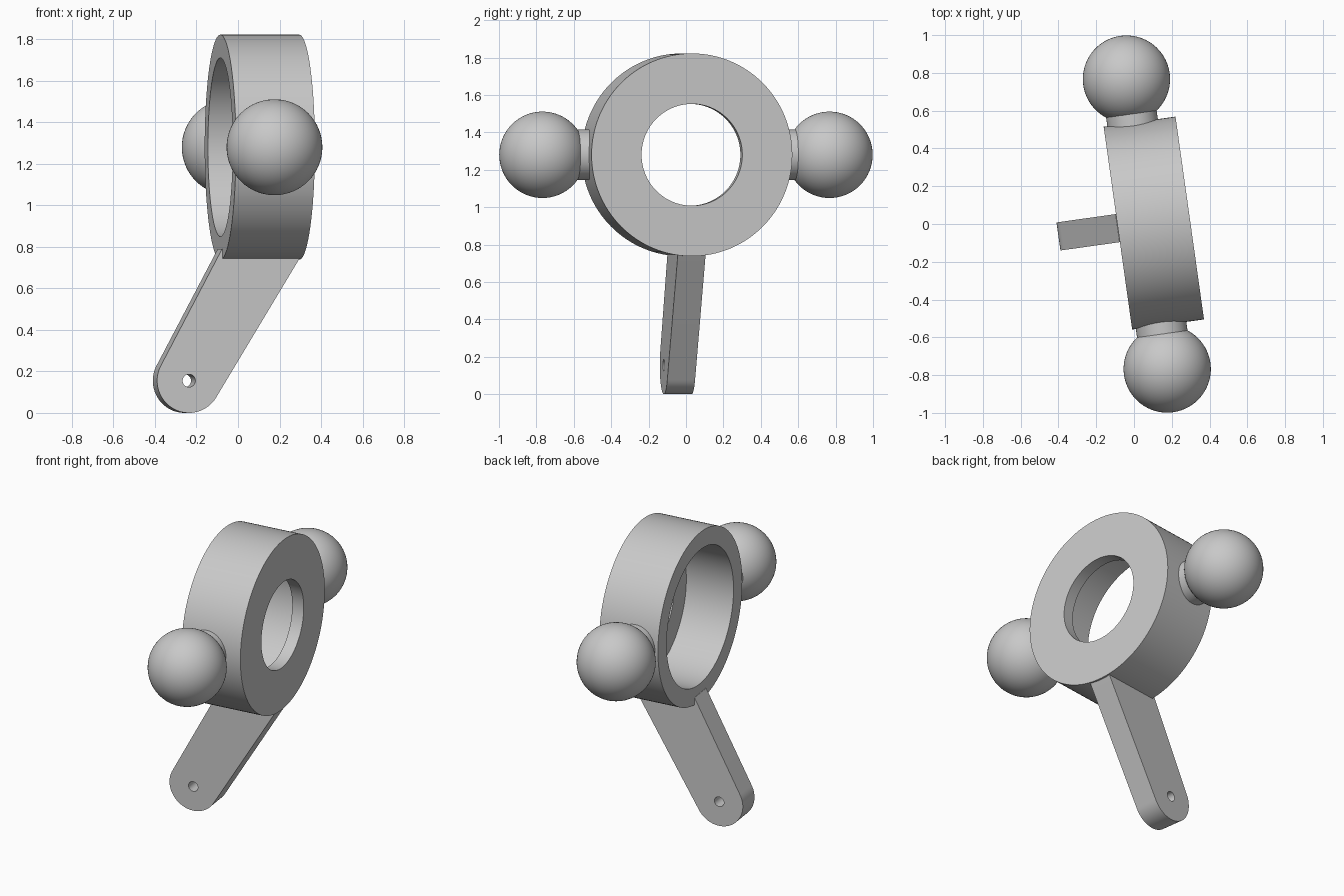
import bpy, bmesh, math
from mathutils import Matrix, Vector

if "Cube" in bpy.data.objects:
    bpy.data.objects.remove(bpy.data.objects["Cube"], do_unlink=True)

# Single grey material
grey = bpy.data.materials.new("plain grey")
grey.use_nodes = True
grey.diffuse_color = (0.58, 0.58, 0.58, 1)
grey.node_tree.nodes["Principled BSDF"].inputs["Base Color"].default_value = grey.diffuse_color

# Ring frame: the bore runs along local x, the whole model is turned about z
FRAME = Matrix.Translation((0.105, 0.005, 1.28)) @ Matrix.Rotation(math.radians(8), 4, "Z")
HALF, OUTER, BORE, HOLE, LIP = 0.192, 0.542, 0.43, 0.272, 0.075
BALL_X = -LIP / 2
THICK = 0.15


def finish(obj):
    obj.data.materials.clear()
    obj.data.materials.append(grey)
    bpy.ops.object.select_all(action="DESELECT")
    obj.select_set(True)
    bpy.context.view_layer.objects.active = obj
    bpy.ops.object.shade_smooth_by_angle(angle=math.radians(30))


def add_mesh(name, bm):
    bmesh.ops.recalc_face_normals(bm, faces=bm.faces)
    mesh = bpy.data.meshes.new(name)
    bm.to_mesh(mesh)
    bm.free()
    obj = bpy.data.objects.new(name, mesh)
    bpy.context.collection.objects.link(obj)
    obj.matrix_world = FRAME
    finish(obj)


# Ring with a wide bore and a narrower lip on one side
profile = [(-HALF, OUTER), (HALF, OUTER), (HALF, HOLE),
           (HALF - LIP, HOLE), (HALF - LIP, BORE), (-HALF, BORE)]
bm = bmesh.new()
verts = [bm.verts.new((x, 0, r)) for x, r in profile]
edges = [bm.edges.new((verts[i - 1], verts[i])) for i in range(len(verts))]
bmesh.ops.spin(bm, geom=verts + edges, cent=(0, 0, 0), axis=(1, 0, 0),
               angle=math.tau, steps=128, use_merge=True)
bmesh.ops.remove_doubles(bm, verts=bm.verts, dist=0.0001)
add_mesh("ring", bm)

# Ball and neck on each side
for side, label in ((-1, "front"), (1, "back")):
    bm = bmesh.new()
    bmesh.ops.create_uvsphere(bm, u_segments=64, v_segments=32, radius=0.231,
                              matrix=Matrix.Translation((BALL_X, side * 0.775, 0)))
    add_mesh(label + "_ball", bm)
    bm = bmesh.new()
    place = Matrix.Translation((BALL_X, side * 0.55, 0)) @ Matrix.Rotation(math.pi / 2, 4, "X")
    bmesh.ops.create_cone(bm, cap_ends=True, segments=64, radius1=0.135, radius2=0.135,
                          depth=0.15, matrix=place)
    add_mesh(label + "_neck", bm)

# Slanted arm: rounded, slightly tapered outline with a pin hole
END = Vector((-0.355, 0.155 - 1.28))
END_R, PIN_R = 0.155, 0.031


def arc(radius, start, stop, steps):
    return [END + radius * Vector((math.cos(a), math.sin(a))) for a in
            (math.radians(start + (stop - start) * i / steps) for i in range(steps + 1))]


outline = arc(END_R, 151, 329, 40)
outline += [Vector((0.183, -0.536)), Vector((0.183, -0.49)), Vector((-0.194, -0.49))]
pin_hole = arc(PIN_R, 0, 360, 32)[:-1]

curve = bpy.data.curves.new("arm", "CURVE")
curve.dimensions = "2D"
curve.fill_mode = "BOTH"
curve.extrude = THICK / 2
for loop in (outline, pin_hole):
    spline = curve.splines.new("POLY")
    spline.points.add(len(loop) - 1)
    for point, co in zip(spline.points, loop):
        point.co = (co.x, co.y, 0, 1)
    spline.use_cyclic_u = True
arm = bpy.data.objects.new("arm", curve)
bpy.context.collection.objects.link(arm)
arm.matrix_world = FRAME @ Matrix.Rotation(math.pi / 2, 4, "X")
bpy.ops.object.select_all(action="DESELECT")
arm.select_set(True)
bpy.context.view_layer.objects.active = arm
bpy.ops.object.convert(target="MESH")
arm = bpy.context.view_layer.objects.active

# Weld the arm's caps to its sides
bm = bmesh.new()
bm.from_mesh(arm.data)
bmesh.ops.remove_doubles(bm, verts=bm.verts, dist=0.0001)
bmesh.ops.recalc_face_normals(bm, faces=bm.faces)
bm.to_mesh(arm.data)
bm.free()
finish(arm)
